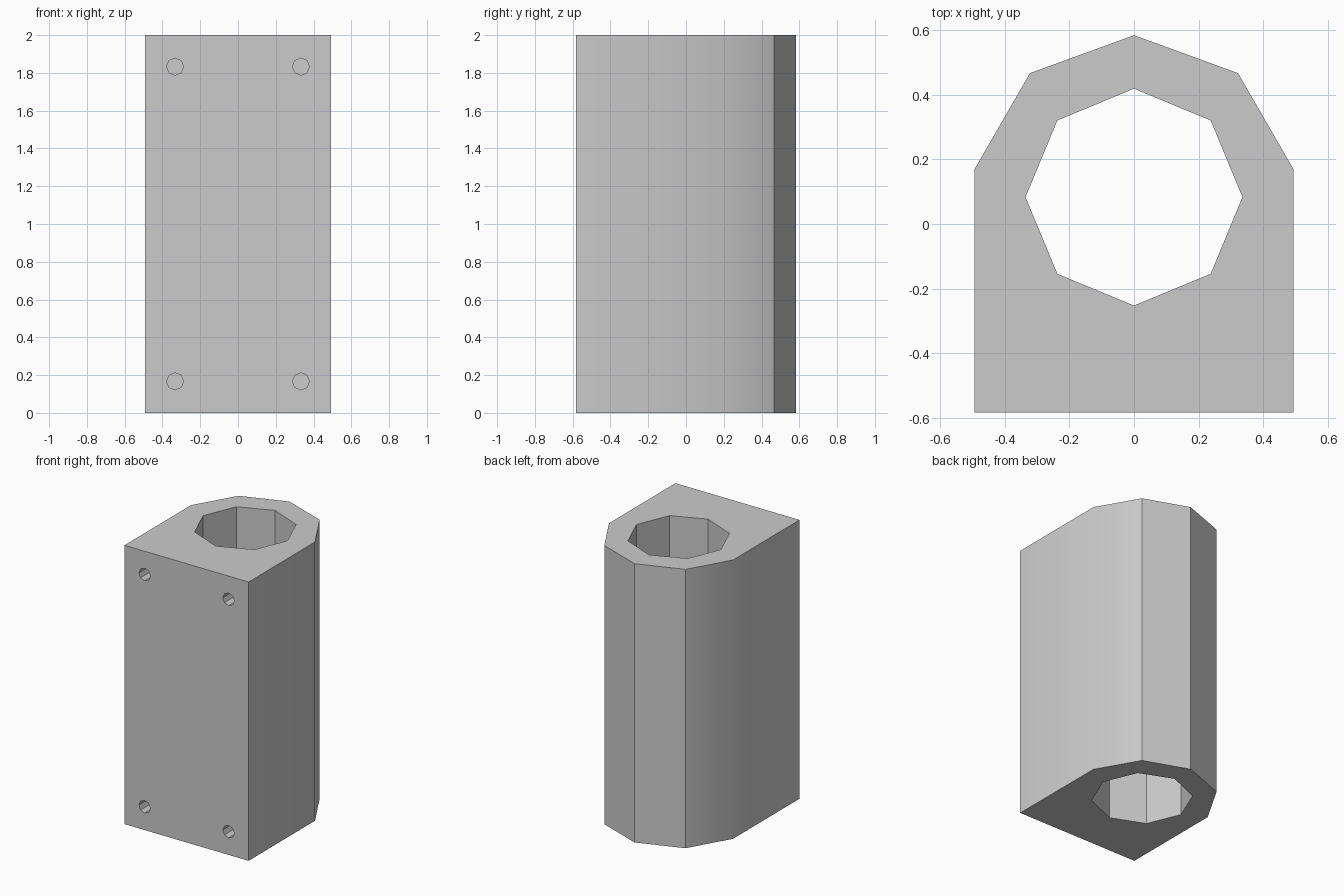
import bpy
from math import cos, sin, radians, pi
from mathutils import Vector

cube = bpy.data.objects.get("Cube")
if cube:
    bpy.data.objects.remove(cube, do_unlink=True)

HEIGHT = 2.0
FRONT = -0.583
CENTRE_Y = 0.083      # axis of the bore
HOLE_DEPTH = 0.33

grey = bpy.data.materials.new("plain grey")
grey.use_nodes = True
colour = (0.6, 0.6, 0.6, 1)
grey.diffuse_color = colour
grey.node_tree.nodes["Principled BSDF"].inputs["Base Color"].default_value = colour


def prism(name, outline, push):
    """Extrude a closed outline of 3D points along the push vector."""
    n = len(outline)
    verts = [Vector(p) for p in outline]
    verts += [v + Vector(push) for v in verts]
    faces = [tuple(reversed(range(n))), tuple(range(n, 2 * n))]
    faces += [(i, (i + 1) % n, n + (i + 1) % n, n + i) for i in range(n)]
    mesh = bpy.data.meshes.new(name)
    mesh.from_pydata(verts, [], faces)
    mesh.materials.append(grey)
    obj = bpy.data.objects.new(name, mesh)
    bpy.context.collection.objects.link(obj)
    return obj


def ring(radius, sides=8):
    return [(radius * cos(2 * pi * i / sides), radius * sin(2 * pi * i / sides))
            for i in range(sides)]


# Housing: square front, faceted round back
arc = [(0.5 * cos(radians(a)), CENTRE_Y + 0.5 * sin(radians(a)))
       for a in (10, 50, 90, 130, 170)]
half = arc[0][0]
profile = [(-half, FRONT), (half, FRONT)] + arc
housing = prism("housing", [(x, y, 0) for x, y in profile], (0, 0, HEIGHT))

# Cutters: eight-sided bore and four blind screw holes in the front
cutters = [prism("bore_cutter",
                 [(x, y + CENTRE_Y, -0.1) for x, y in ring(0.335)],
                 (0, 0, HEIGHT + 0.2))]
for side in (-1, 1):
    for z in (0.167, HEIGHT - 0.167):
        outline = [(0.333 * side + u, FRONT - 0.05, z + v) for u, v in ring(0.045)]
        cutters.append(prism("screw_hole_cutter", outline[::-1],
                             (0, HOLE_DEPTH + 0.05, 0)))

bpy.ops.object.select_all(action='DESELECT')
bpy.context.view_layer.objects.active = housing
housing.select_set(True)
for cutter in cutters:
    cutter.hide_render = True
    cut = housing.modifiers.new("cut", 'BOOLEAN')
    cut.operation = 'DIFFERENCE'
    cut.solver = 'EXACT'
    cut.object = cutter
    bpy.ops.object.modifier_apply(modifier=cut.name)
for cutter in cutters:
    bpy.data.objects.remove(cutter, do_unlink=True)

# Smooth only the shallow bend where the sides meet the round back
bpy.ops.object.shade_smooth_by_angle(angle=radians(30.5))
